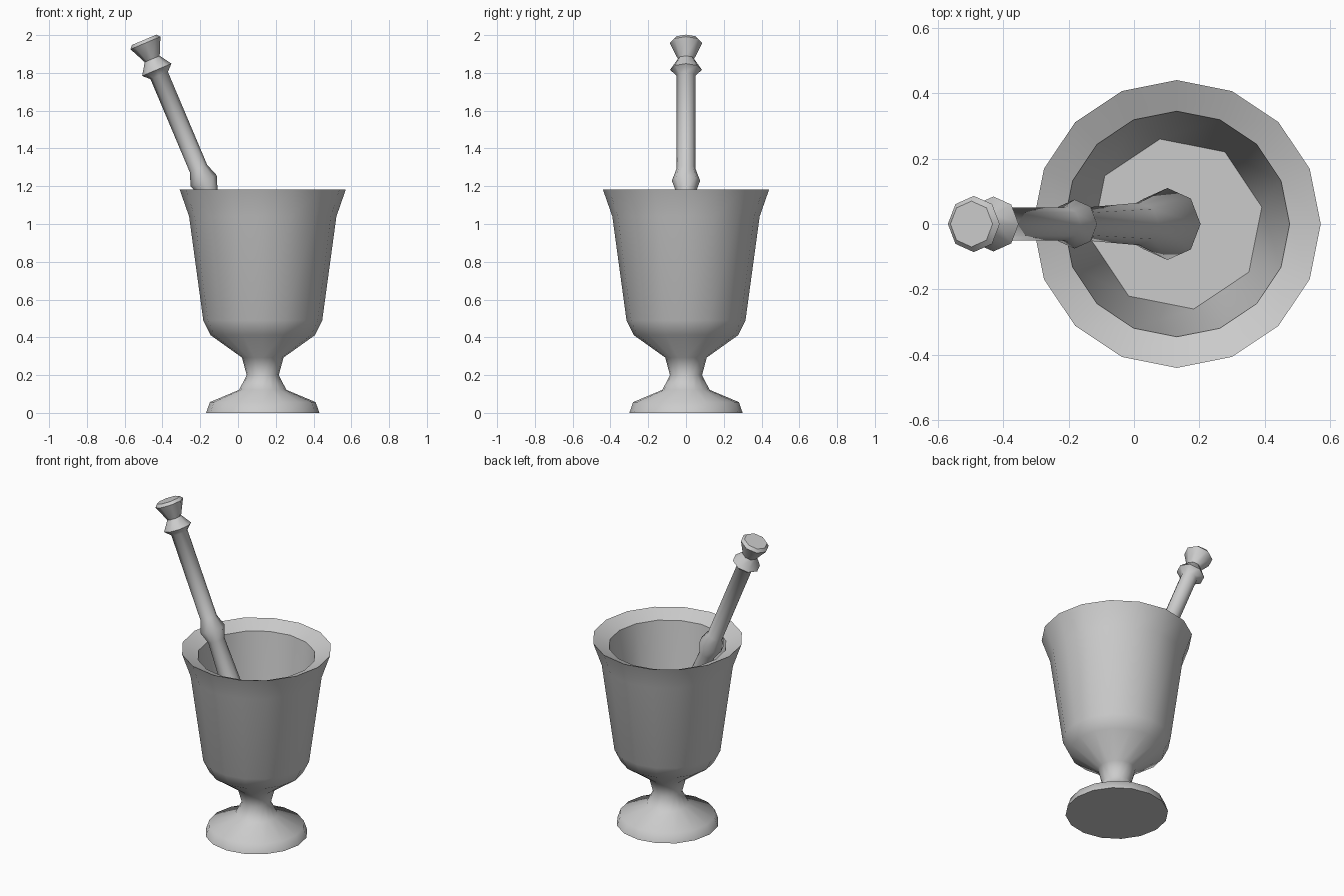
import bpy, bmesh, math
from mathutils import Matrix, Vector

if "Cube" in bpy.data.objects:
    bpy.data.objects.remove(bpy.data.objects["Cube"])


def lathe(name, profile, sides, matrix, pair_last=False):
    """Revolve (radius, height) points and cap both ends."""
    bm = bmesh.new()
    rings = []
    for i, (r, z) in enumerate(profile):
        ring = []
        for k in range(sides):
            a = 2 * math.pi * k / sides
            if pair_last and i == len(profile) - 1:
                # neighbouring points merge, halving the side count
                a = 2 * math.pi * (k // 2 * 2 + 0.5) / sides
            ring.append(bm.verts.new((r * math.cos(a), r * math.sin(a), z)))
        rings.append(ring)
    for lo, hi in zip(rings, rings[1:]):
        for k in range(sides):
            n = (k + 1) % sides
            bm.faces.new((lo[k], lo[n], hi[n], hi[k]))
    bm.faces.new(rings[0][::-1])
    bm.faces.new(rings[-1])
    bmesh.ops.remove_doubles(bm, verts=bm.verts, dist=1e-4)
    bmesh.ops.recalc_face_normals(bm, faces=bm.faces)
    bm.transform(matrix)
    mesh = bpy.data.meshes.new(name)
    bm.to_mesh(mesh)
    bm.free()
    obj = bpy.data.objects.new(name, mesh)
    bpy.context.collection.objects.link(obj)
    bpy.ops.object.select_all(action='DESELECT')
    obj.select_set(True)
    bpy.context.view_layer.objects.active = obj
    bpy.ops.object.shade_smooth_by_angle(angle=math.radians(50))
    return obj


# Mortar: foot, stem, cup, sloped rim, inner wall and eight-sided floor
mortar = [(0.30, 0), (0.28, 0.057), (0.125, 0.122), (0.085, 0.20),
          (0.11, 0.293), (0.277, 0.412), (0.315, 0.49), (0.39, 1.04),
          (0.44, 1.183), (0.345, 1.14), (0.265, 0.48)]
lathe("mortar", mortar, 16, Matrix.Translation((0.131, 0, 0)), pair_last=True)

# Pestle: (radius, distance below its top), leaning out over the rim
pestle = [(0.07, 0), (0.086, 0.018), (0.043, 0.11), (0.084, 0.172),
          (0.05, 0.205), (0.05, 0.74), (0.075, 0.81), (0.05, 0.88),
          (0.065, 1.32), (0.11, 1.54), (0.075, 1.60)]
top = Vector((-0.497, 0, 1.975))
lean = Matrix.Rotation(math.radians(-22.9), 4, 'Y')
lathe("pestle", [(r, -d) for r, d in reversed(pestle)], 8,
      Matrix.Translation(top) @ lean)
